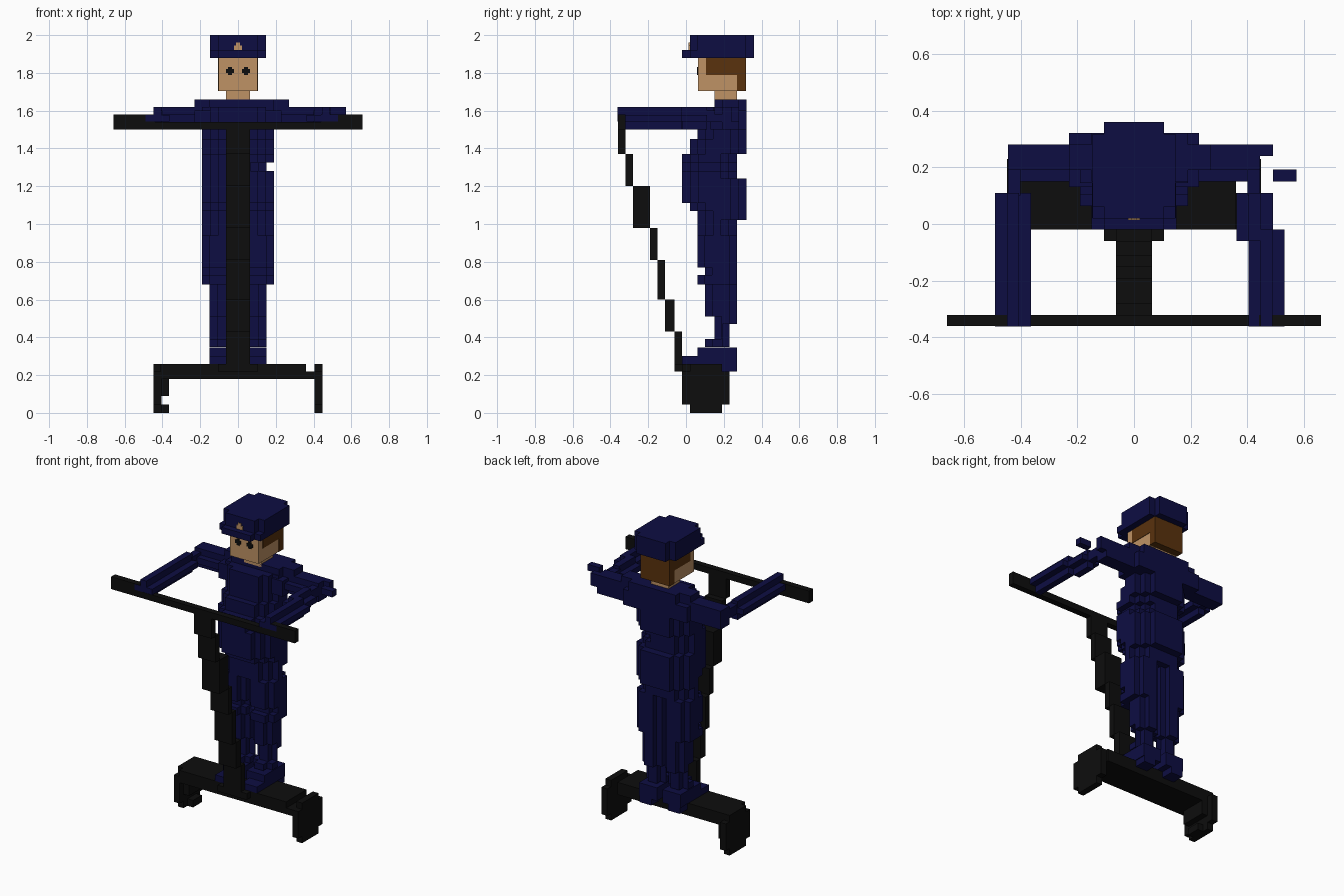
import bpy, bmesh


def material(name, rgb):
    m = bpy.data.materials.new(name)
    m.diffuse_color = (*rgb, 1)
    return m


NAVY = material("navy cloth", (0.004, 0.004, 0.055))
BLACK = material("black", (0.004, 0.004, 0.004))
SKIN = material("skin", (0.52, 0.29, 0.13))
HAIR = material("brown hair", (0.10, 0.032, 0.004))


def blocks(name, mat, boxes):
    """One object made of boxes given as (x0, x1, y0, y1, z0, z1)."""
    bm = bmesh.new()
    for x0, x1, y0, y1, z0, z1 in boxes:
        vs = bmesh.ops.create_cube(bm, size=1)["verts"]
        for v in vs:
            v.co = (x1 if v.co.x > 0 else x0,
                    y1 if v.co.y > 0 else y0,
                    z1 if v.co.z > 0 else z0)
    me = bpy.data.meshes.new(name)
    bm.to_mesh(me)
    bm.free()
    me.materials.append(mat)
    ob = bpy.data.objects.new(name, me)
    bpy.context.collection.objects.link(ob)
    return ob


def rounded(x0, x1, y0, y1, z0, z1, s=0.042, steps=2):
    """Stepped round layer seen from above."""
    return [(x0 + i * s, x1 - i * s, y0 + (steps - i) * s, y1 - (steps - i) * s, z0, z1)
            for i in range(steps + 1)]


def mirrored(boxes):
    return boxes + [(-b[1], -b[0], *b[2:]) for b in boxes]


def bar_y(x0, x1, y0, y1, z0=1.50, z1=1.62, s=0.042):
    """Plus-section limb running front to back."""
    return [(x0, x1, y0, y1, z0 + s, z1 - s), (x0 + s, x1 - s, y0, y1, z0 + s, z1),
            (x0 + s, x1 - s, y0 + s, y1, z0, z1)]


# Scooter: stepped steering post
post = [(-0.36, -0.32, 1.37, 1.54), (-0.32, -0.28, 1.20, 1.37), (-0.28, -0.19, 0.98, 1.20),
        (-0.19, -0.15, 0.81, 0.98), (-0.15, -0.11, 0.60, 0.81), (-0.11, -0.06, 0.43, 0.60),
        (-0.06, -0.02, 0.22, 0.43)]
blocks("steering_post", BLACK, [(-0.063, 0.063, *p) for p in post])
blocks("handlebar", BLACK, mirrored([(0.44, 0.66, -0.36, -0.32, 1.50, 1.58)])
       + [(-0.44, 0.44, -0.36, -0.32, 1.50, 1.54)])

# Scooter: footboard and wheels
blocks("footboard", BLACK, [(-0.41, 0.36, -0.02, 0.19, 0.18, 0.26),
                            (0.36, 0.405, -0.02, 0.11, 0.18, 0.22),
                            (-0.105, 0.105, -0.06, -0.02, 0.22, 0.26)])
wheel = [(-0.02, 0.23, 0.045, 0.22), (0.02, 0.19, 0.0, 0.26)]
blocks("right_wheel", BLACK, [(0.405, 0.447, *w) for w in wheel])
blocks("left_wheel", BLACK, [(-0.447, -0.405, *w) for w in wheel]
       + [(-0.405, -0.365, 0.02, 0.19, 0.09, 0.18), (-0.405, -0.365, 0.06, 0.15, 0.0, 0.045)])

# Torso layers: half widths, front, back, bottom, top
torso = [(0.19, 0.19, 0.06, 0.27, 0.94, 1.02), (0.19, 0.19, 0.06, 0.32, 1.02, 1.07),
         (0.19, 0.19, 0.02, 0.32, 1.07, 1.11), (0.19, 0.19, -0.02, 0.32, 1.11, 1.24),
         (0.19, 0.19, -0.02, 0.27, 1.24, 1.28), (0.19, 0.15, -0.02, 0.27, 1.28, 1.325),
         (0.19, 0.19, -0.02, 0.27, 1.325, 1.37), (0.19, 0.19, 0.02, 0.32, 1.37, 1.45),
         (0.19, 0.19, 0.06, 0.32, 1.45, 1.62)]
blocks("torso", NAVY, [b for l, r, *d in torso for b in rounded(-l, r, *d)])
blocks("shoulders", NAVY, [(-0.23, 0.27, 0.19, 0.28, 1.58, 1.66),
                           (-0.15, 0.19, 0.15, 0.32, 1.58, 1.66),
                           (-0.23, 0.23, 0.13, 0.32, 1.50, 1.60)])

# Legs and shoes
leg = []
for x1, y0, y1, z0, z1 in [(0.19, 0.06, 0.27, 0.77, 0.94), (0.19, 0.10, 0.27, 0.73, 0.77),
                           (0.19, 0.06, 0.27, 0.68, 0.73), (0.15, 0.10, 0.27, 0.51, 0.68),
                           (0.15, 0.15, 0.27, 0.47, 0.51), (0.15, 0.15, 0.23, 0.39, 0.47),
                           (0.15, 0.10, 0.23, 0.35, 0.39)]:
    leg += rounded(0.01, x1, y0, y1, z0, z1, 0.038, 1)
blocks("legs", NAVY, mirrored(leg))
blocks("shoes", NAVY, mirrored([(0.02, 0.15, 0.06, 0.27, 0.26, 0.345),
                                (0.04, 0.15, -0.02, 0.10, 0.26, 0.30),
                                (0.06, 0.145, 0.19, 0.27, 0.22, 0.27)]))

# Arms: upper arms reach sideways, forearms reach forward to the bar
for name, s in (("left", -1), ("right", 1)):
    upper = [(0.17, 0.445, 0.15, 0.28, 1.54, 1.58), (0.17, 0.445, 0.19, 0.28, 1.50, 1.62),
             (0.40, 0.445, 0.10, 0.24, 1.54, 1.60)]
    if s > 0:
        upper += [(0.44, 0.49, 0.24, 0.28, 1.54, 1.62)]
    else:
        upper = [(-b[1], -b[0], *b[2:]) for b in upper]
    blocks(name + "_upper_arm", NAVY, upper)
blocks("left_forearm", NAVY, bar_y(-0.49, -0.363, -0.362, 0.11))
blocks("right_forearm", NAVY, bar_y(0.404, 0.53, -0.362, -0.02)
       + bar_y(0.362, 0.49, -0.06, 0.11))
blocks("elbow_flap", NAVY, [(0.49, 0.573, 0.15, 0.192, 1.58, 1.62)])

# Head, neck, hair
blocks("neck", SKIN, [(-0.063, 0.063, 0.15, 0.27, 1.64, 1.71)])
blocks("head", SKIN, [(-0.102, 0.102, 0.063, 0.27, 1.705, 1.88)])
blocks("hair", HAIR, [(-0.105, 0.105, 0.27, 0.317, 1.705, 1.88),
                      (-0.105, 0.105, 0.105, 0.28, 1.79, 1.879)])

# Eyes as thin plus-shaped plates
blocks("eyes", BLACK, mirrored([(0.021, 0.063, 0.058, 0.065, 1.80, 1.82),
                                (0.032, 0.052, 0.058, 0.065, 1.789, 1.831)]))

# Cap with brim and badge
blocks("cap", NAVY, rounded(-0.147, 0.147, 0.02, 0.36, 1.88, 1.96, 0.042, 1)
       + rounded(-0.147, 0.147, 0.02, 0.36, 1.96, 2.0, 0.042, 1))
blocks("cap_brim", NAVY, [(-0.105, 0.105, -0.02, 0.06, 1.88, 1.92),
                          (-0.147, 0.147, 0.02, 0.10, 1.88, 1.92)])
blocks("cap_badge", SKIN, [(-0.021, 0.021, 0.014, 0.022, 1.92, 1.945),
                           (-0.011, 0.011, 0.014, 0.022, 1.945, 1.96)])
